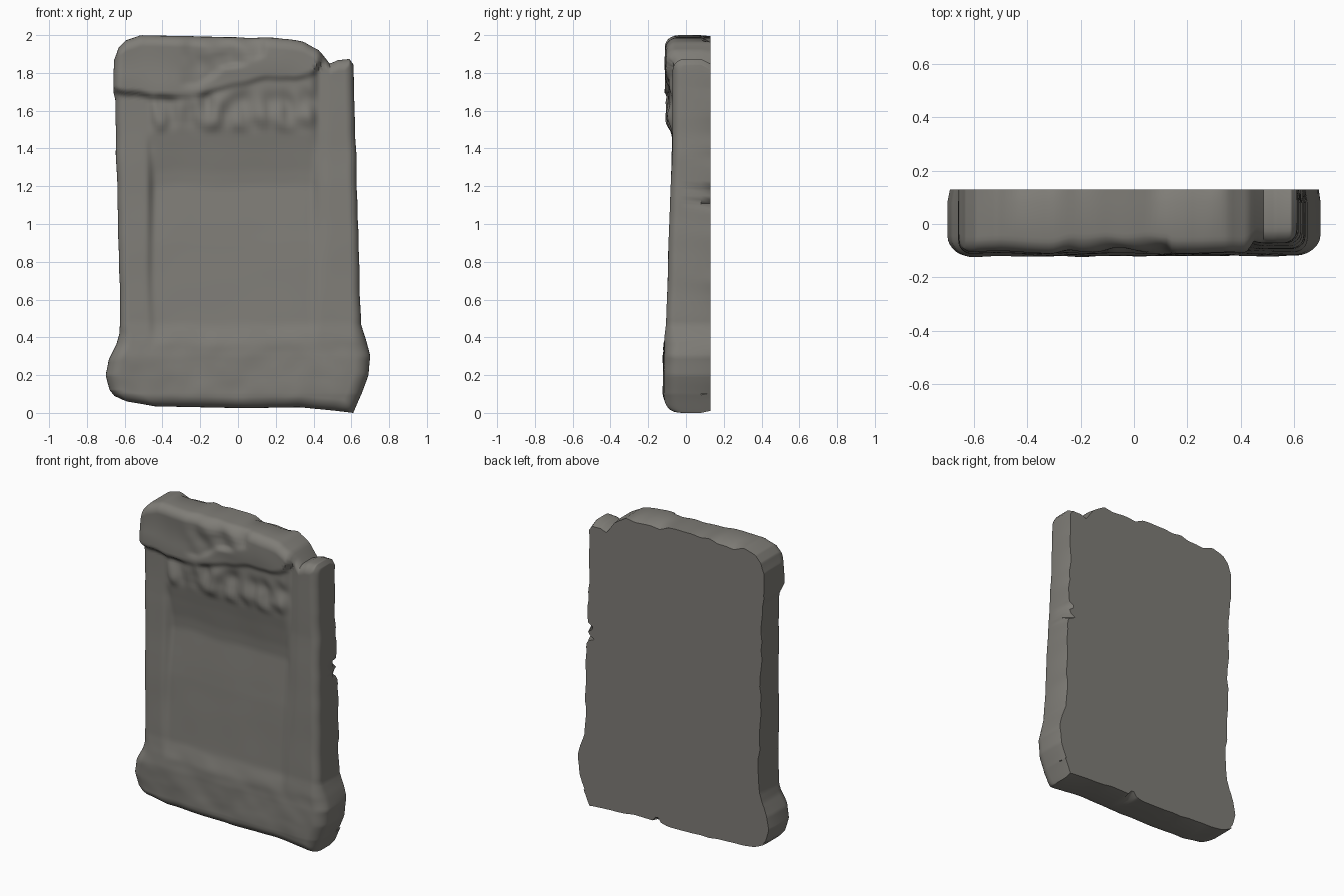
import bpy, bmesh, math, random
from mathutils import Vector, noise

if "Cube" in bpy.data.objects:
    bpy.data.objects.remove(bpy.data.objects["Cube"])

random.seed(4)
# outline and relief profiles: (position, value) pairs
LEFT = [(.04, -.60), (.07, -.64), (.12, -.68), (.2, -.70), (.28, -.685), (.36, -.645), (.42, -.628), (.5, -.622),
        (1, -.635), (1.5, -.648), (1.66, -.65), (1.7, -.66), (1.9, -.655)]
RIGHT = [(0, .61), (.1, .655), (.2, .69), (.3, .70), (.38, .68), (.47, .65), (1, .635), (1.84, .61)]
TOP = [(-.66, 1.87), (-.64, 1.93), (-.6, 1.97), (-.52, 2.0), (-.1, 1.99), (.2, 1.985), (.35, 1.965),
       (.43, 1.92), (.485, 1.85), (.53, 1.87), (.59, 1.87), (.61, 1.84)]
BOTTOM = [(-.66, .09), (-.62, .06), (-.5, .035), (0, .025), (.3, .03), (.5, .012), (.61, 0)]
FRONT = [(0, -.105), (.1, -.117), (.3, -.120), (.38, -.115), (.48, -.104), (1, -.088), (1.4, -.073), (2, -.07)]
PANEL = [(.36, 0), (.46, .012), (.9, .022), (1.2, .038), (1.28, .030), (1.48, -.004), (1.56, -.018), (1.8, -.020)]
LINTEL_EDGE = [(-.66, 1.70), (-.45, 1.665), (-.25, 1.66), (-.15, 1.69), (0, 1.73), (.15, 1.765),
               (.3, 1.755), (.4, 1.79), (.47, 1.9)]
CHIP_EDGE = [(-.22, 1.73), (-.15, 1.77), (-.08, 1.83), (.08, 1.85), (.14, 1.9), (.15, 1.98)]
RAGGED = [(-.8 + .06 * i, random.random() ** 2) for i in range(60)]


def curve(pts, t):
    if t <= pts[0][0]:
        return pts[0][1]
    for (a, p), (b, q) in zip(pts, pts[1:]):
        if t <= b:
            return p + (q - p) * (t - a) / (b - a)
    return pts[-1][1]


def step(a, b, t):
    t = min(1, max(0, (t - a) / (b - a)))
    return t * t * (3 - 2 * t)


def bump(x, z, scale, seed=0):
    return noise.noise(Vector((x * scale, z * scale, seed)))


def rounding(d, r):
    """Setback of a rounded edge at distance d from the rim."""
    d = max(0, min(d, r))
    return r - math.sqrt(r * r - (r - d) ** 2)


def relief(x, z):
    """Depth of the carved front at a point."""
    y = curve(FRONT, z)
    # sunken panel with its sloping head and ragged fringe
    inside = step(-.48, -.43, x) * (1 - step(.38, .44, x))
    y += inside * curve(PANEL, z + .02 * bump(x, 0, 5, 8))
    fringe = step(1.47, 1.54, z) * (1 - step(1.64, 1.74, z)) * inside
    y += fringe * .035 * bump(x * 1.4, z * .7, 9, 3)
    # shallow grooves beside the left and right posts
    y += .008 * math.exp(-((x + .46) / .02) ** 2) * step(.4, .8, z) * (1 - step(1.4, 1.5, z))
    y += .010 * math.exp(-((x - .43) / .03) ** 2) * step(.5, 1.1, z)
    # broken lintel with a chipped middle
    edge = curve(LINTEL_EDGE, x) + .012 * bump(x, 0, 9, 7)
    lintel = step(edge - .012, edge + .03, z) * (1 - step(.41, .48, x))
    y += lintel * (-.108 + .012 * bump(x, z, 5, 5) - y)
    chip = step(-.32, -.22, x) * (1 - step(.12, .15, x)) * step(-.02, .02, z - curve(CHIP_EDGE, x))
    y += lintel * chip * (.014 + .018 * bump(x, z, 10, 9))
    # lumpy foot
    foot = 1 - step(.36, .46, z)
    y += foot * (.009 * bump(x, z, 5, 1) + .003 * bump(x, z, 11, 2))
    return y + .003 * bump(x, z, 4, 4)


# weathered slab: a warped grid for the front
NX, NZ = 110, 160
bm = bmesh.new()


def spacing(i, n):  # denser rows near the rim
    t = i / n
    return t - .13 * math.sin(2 * math.pi * t)


rows = []
for j in range(NZ + 1):
    v, row = spacing(j, NZ), []
    for i in range(NX + 1):
        u = spacing(i, NX)
        x0 = -.66 + 1.27 * u
        bot, top = curve(BOTTOM, x0), curve(TOP, x0) + .006 * bump(x0, 0, 9, 11)
        z = bot + (top - bot) * v
        wob = .005 * bump(0, z, 7, 12)
        lo, hi = curve(LEFT, z) + wob, curve(RIGHT, z) - wob
        x = lo + (hi - lo) * u
        side, end = min(x - lo, hi - x), min(z - bot, top - z)
        r = .05 + .03 * (1 - step(.35, .5, z))
        drop = math.hypot(rounding(side, r), rounding(end, .06))
        row.append(bm.verts.new((x, relief(x, z) + min(drop, .1), z)))
    rows.append(row)
for a, b in zip(rows, rows[1:]):
    for i in range(NX):
        bm.faces.new((a[i], a[i + 1], b[i + 1], b[i]))

# rim walls running back to the flat rear face
rim = rows[0] + [r[-1] for r in rows[1:]] + rows[-1][-2::-1] + [r[0] for r in rows[-2:0:-1]]
mid, back = [], []
for w in rim:
    x, y, z = w.co
    mid.append(bm.verts.new((x, .08, z)))
    # ragged rear edge, with notches on the right side and the bottom
    on_side = .1 < z < 1.82
    s = (.015 if on_side or z < .1 else .035) * curve(RAGGED, z if on_side else x)
    if x > .5:
        s += .05 * max(0, 1 - min(abs(z - 1.11), abs(z - 1.18)) / .025)
    if z < .1:
        s += .04 * max(0, 1 - abs(x - .12) / .03)
    if on_side:
        x -= math.copysign(s, x)
    else:
        z += s if z < 1 else -s
    back.append(bm.verts.new((x, .13, z)))
n = len(rim)
for a, b in ((rim, mid), (mid, back)):
    for k in range(n):
        m = (k + 1) % n
        bm.faces.new((a[m], a[k], b[k], b[m]))
bm.faces.new(back)
bmesh.ops.recalc_face_normals(bm, faces=bm.faces)

mesh = bpy.data.meshes.new("stone_slab")
bm.to_mesh(mesh)
bm.free()
slab = bpy.data.objects.new("stone_slab", mesh)
bpy.context.collection.objects.link(slab)
stone = bpy.data.materials.new("grey_stone")
stone.diffuse_color = (.212, .204, .184, 1)
stone.use_nodes = True
stone.node_tree.nodes["Principled BSDF"].inputs["Base Color"].default_value = stone.diffuse_color
mesh.materials.append(stone)
bpy.context.view_layer.objects.active = slab
slab.select_set(True)
bpy.ops.object.shade_smooth_by_angle(angle=math.radians(50))
